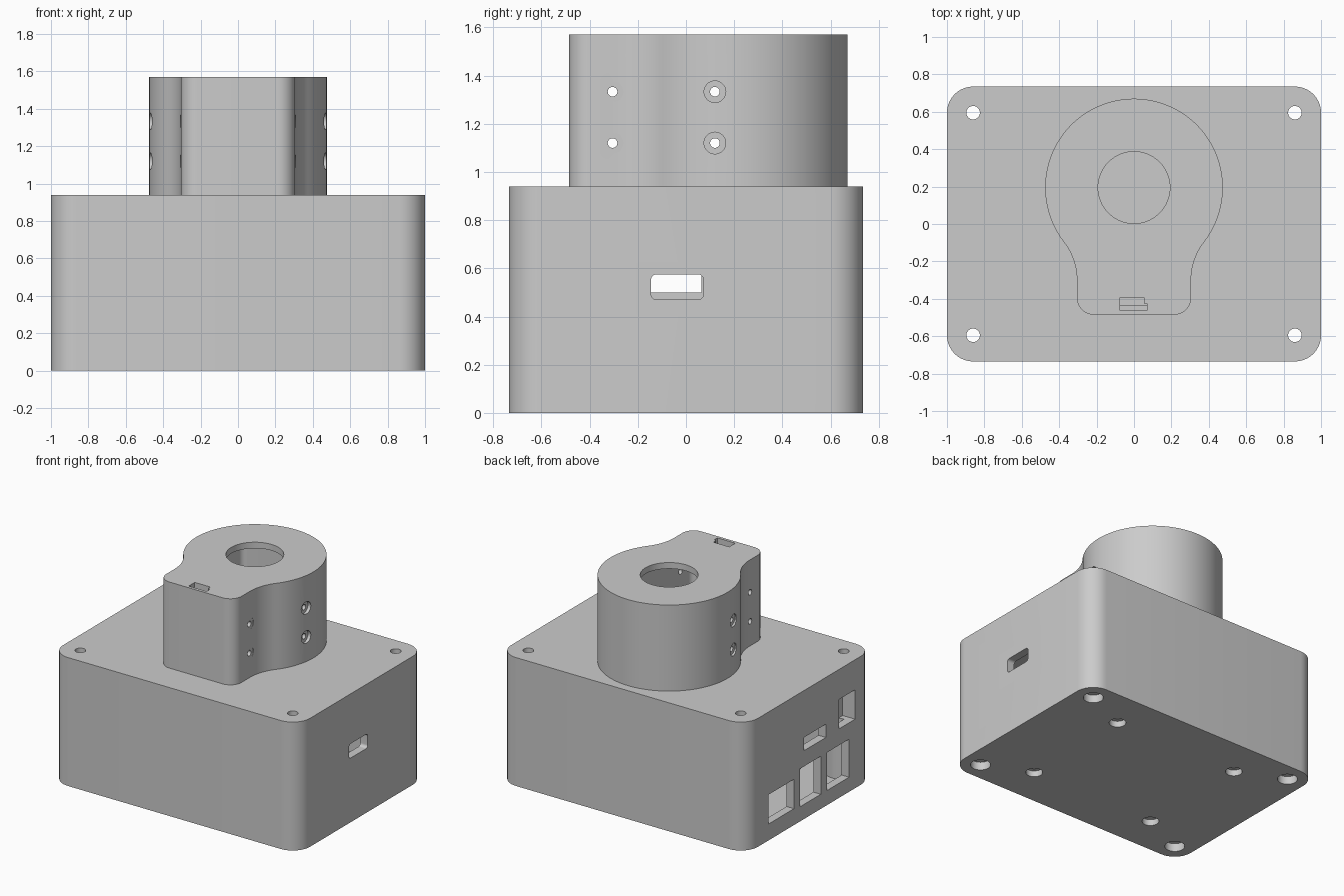
import bpy
from math import sin, cos, radians, atan2, degrees, hypot

cube = bpy.data.objects.get("Cube")
if cube:
    bpy.data.objects.remove(cube, do_unlink=True)

grey = bpy.data.materials.new("light grey plastic")
grey.use_nodes = True
GREY = (0.6, 0.6, 0.6, 1)
grey.diffuse_color = GREY
grey.node_tree.nodes["Principled BSDF"].inputs["Base Color"].default_value = GREY


def arc(cx, cy, r, a0, a1, n=12):
    angles = [radians(a0 + (a1 - a0) * i / n) for i in range(n + 1)]
    return [(cx + r * cos(a), cy + r * sin(a)) for a in angles]


def circle(cx, cy, r, n=40):
    return arc(cx, cy, r, 0, 360, n)[:-1]


def rect(x0, x1, y0, y1, r=0.0, n=10):
    if not r:
        return [(x0, y0), (x1, y0), (x1, y1), (x0, y1)]
    corners = [(x1 - r, y0 + r), (x1 - r, y1 - r), (x0 + r, y1 - r), (x0 + r, y0 + r)]
    return [p for i, c in enumerate(corners) for p in arc(*c, r, 90 * i - 90, 90 * i, n)]


def prism(name, outline, lo, hi, axis="z"):
    """Extrude an outline along z, or a (y, z) outline along x."""
    place = (lambda u, v, w: (u, v, w)) if axis == "z" else (lambda u, v, w: (w, u, v))
    n = len(outline)
    verts = [place(u, v, w) for w in (lo, hi) for u, v in outline]
    faces = [list(range(n))[::-1], list(range(n, 2 * n))]
    faces += [[i, (i + 1) % n, n + (i + 1) % n, n + i] for i in range(n)]
    mesh = bpy.data.meshes.new(name)
    mesh.from_pydata(verts, [], faces)
    mesh.materials.append(grey)
    obj = bpy.data.objects.new(name, mesh)
    bpy.context.collection.objects.link(obj)
    return obj


def cut(obj, cutters):
    """Subtract every cutter from the object, then discard the cutters."""
    for c in cutters:
        c.hide_render = True
        mod = obj.modifiers.new("cut", "BOOLEAN")
        mod.operation, mod.solver, mod.object = "DIFFERENCE", "EXACT", c
    graph = bpy.context.evaluated_depsgraph_get()
    result = bpy.data.meshes.new_from_object(obj.evaluated_get(graph))
    obj.modifiers.clear()
    obj.data = result
    for c in cutters:
        bpy.data.objects.remove(c, do_unlink=True)


SIGNS = [(sx, sy) for sx in (-1, 1) for sy in (-1, 1)]
CORNERS = [(0.86 * sx, 0.595 * sy) for sx, sy in SIGNS]
MOUNTS = [(0.515 * sx, 0.44 * sy) for sx, sy in SIGNS]
CASE_TOP, TOP = 0.94, 1.57

# Case: hollow rounded box with corner posts and board standoffs inside
case = prism("case", rect(-1, 1, -0.735, 0.735, 0.14), 0, CASE_TOP)
cavity = prism("cavity", rect(-0.94, 0.94, -0.675, 0.675, 0.08), 0.06, 0.88)
cut(cavity, [prism("post", circle(x, y, 0.13), 0, 1) for x, y in CORNERS]
    + [prism("standoff", circle(x, y, 0.09), 0, 0.1) for x, y in MOUNTS])
cutters = [cavity]

# Screw holes with counterbores in the underside
for x, y in CORNERS:
    cutters.append(prism("corner_bore", circle(x, y, 0.036), 0.03, 1))
    cutters.append(prism("corner_counterbore", circle(x, y, 0.068), -0.05, 0.06))
for x, y in MOUNTS:
    cutters.append(prism("mount_bore", circle(x, y, 0.028), 0.02, 0.2))
    cutters.append(prism("mount_counterbore", circle(x, y, 0.057), -0.05, 0.045))

# Port openings on the right-hand wall, cable slot on the left-hand wall
PORTS = [(0.18, 0.475, 0.12, 0.335), (-0.13, 0.108, 0.107, 0.385),
         (-0.457, -0.2, 0.107, 0.385), (-0.19, 0.065, 0.5, 0.597),
         (-0.527, -0.34, 0.505, 0.72)]
for port in PORTS:
    cutters.append(prism("port", rect(*port), -1.1, -0.9, "x"))
cutters.append(prism("cable_slot", rect(-0.145, 0.072, 0.47, 0.575, 0.022), 0.9, 1.1, "x"))
cut(case, cutters)

# Tower: round drum blended into a narrower squared front
CY, R, HALF, FRONT = 0.195, 0.475, 0.305, -0.485
fy = -0.3
d = CY - fy
f = (HALF ** 2 + d ** 2 - R ** 2) / (2 * (R - HALF))
lean = degrees(atan2(d, HALF + f))
half = (arc(HALF - 0.09, FRONT + 0.09, 0.09, -90, 0)
        + arc(HALF + f, fy, f, 180, 180 - lean)
        + arc(0, CY, R, -lean, 90, 40)[1:])
outline = half + [(-x, y) for x, y in half[-2::-1]]
tower = prism("tower", outline, CASE_TOP, TOP)
cutters = [prism("tower_cavity", rect(-0.258, 0.258, -0.435, 0.42, 0.04, 4), 0.9, 1.525),
           prism("top_opening", circle(0, CY, 0.192, 64), 1.4, 1.7)]

# Stepped switch slot in the tower top
slot = [(-0.075, -0.463), (0.07, -0.463), (0.07, -0.425),
        (0.053, -0.425), (0.053, -0.393), (-0.075, -0.393)]
cutters.append(prism("switch_slot", slot, 1.49, 1.7))

# Side screw holes with shallow counterbores
for z in (1.12, 1.333):
    for y, seat in ((0.12, 0.45), (-0.305, HALF)):
        cutters.append(prism("side_bore", circle(y, z, 0.02, 24), -0.7, 0.7, "x"))
        for lo, hi in ((seat, 0.7), (-0.7, -seat)):
            cutters.append(prism("side_counterbore", circle(y, z, 0.045, 32), lo, hi, "x"))
cut(tower, cutters)

# Smooth the curved walls and keep the edges crisp
bpy.ops.object.select_all(action="DESELECT")
for obj in (case, tower):
    obj.select_set(True)
    bpy.context.view_layer.objects.active = obj
bpy.ops.object.shade_smooth_by_angle(angle=radians(30))
